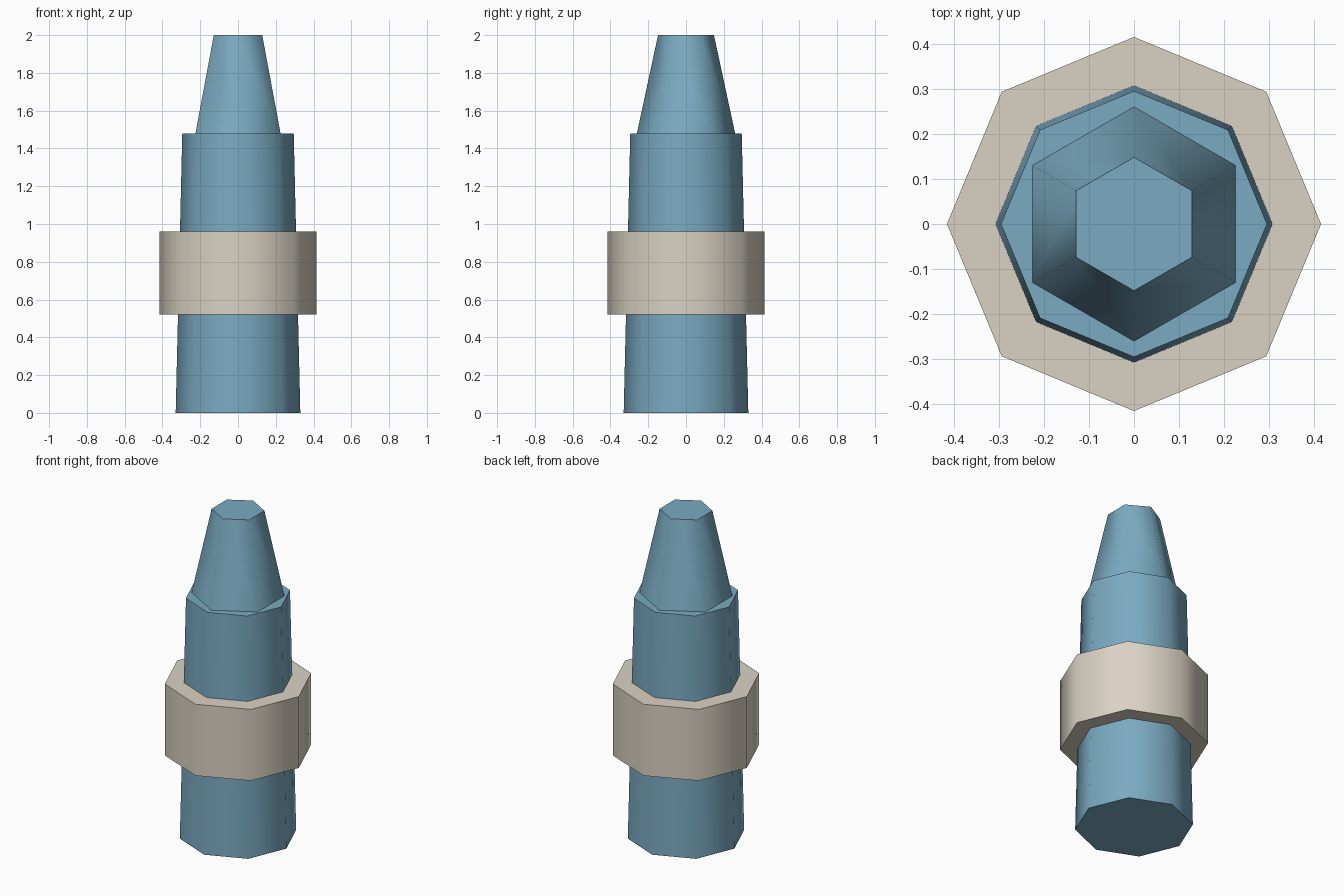
import bpy
import math

cube = bpy.data.objects.get("Cube")
if cube:
    bpy.data.objects.remove(cube, do_unlink=True)


def material(name, rgb):
    mat = bpy.data.materials.new(name)
    mat.use_nodes = True
    mat.diffuse_color = (*rgb, 1)
    mat.node_tree.nodes["Principled BSDF"].inputs["Base Color"].default_value = (*rgb, 1)
    return mat


def prism(name, sides, r_bottom, r_top, z_bottom, z_top, mat):
    """Tapered prism with a corner on +y and softly shaded sides."""
    bpy.ops.mesh.primitive_cone_add(
        vertices=sides, radius1=r_bottom, radius2=r_top, depth=z_top - z_bottom,
        end_fill_type='NGON', location=(0, 0, (z_bottom + z_top) / 2))
    obj = bpy.context.object
    obj.name = name
    obj.data.materials.append(mat)
    # Sides blend together, end caps stay crisp
    bpy.ops.object.shade_smooth_by_angle(angle=math.radians(68))
    return obj


blue = material("muted blue", (0.195, 0.402, 0.533))
beige = material("warm beige", (0.70, 0.645, 0.55))

# Octagonal barrel, wide collar band and hexagonal tip
prism("barrel", 8, 0.33, 0.295, 0, 1.48, blue)
prism("collar", 8, 0.415, 0.415, 0.52, 0.96, beige)
prism("tip", 6, 0.26, 0.148, 1.48, 2, blue)
